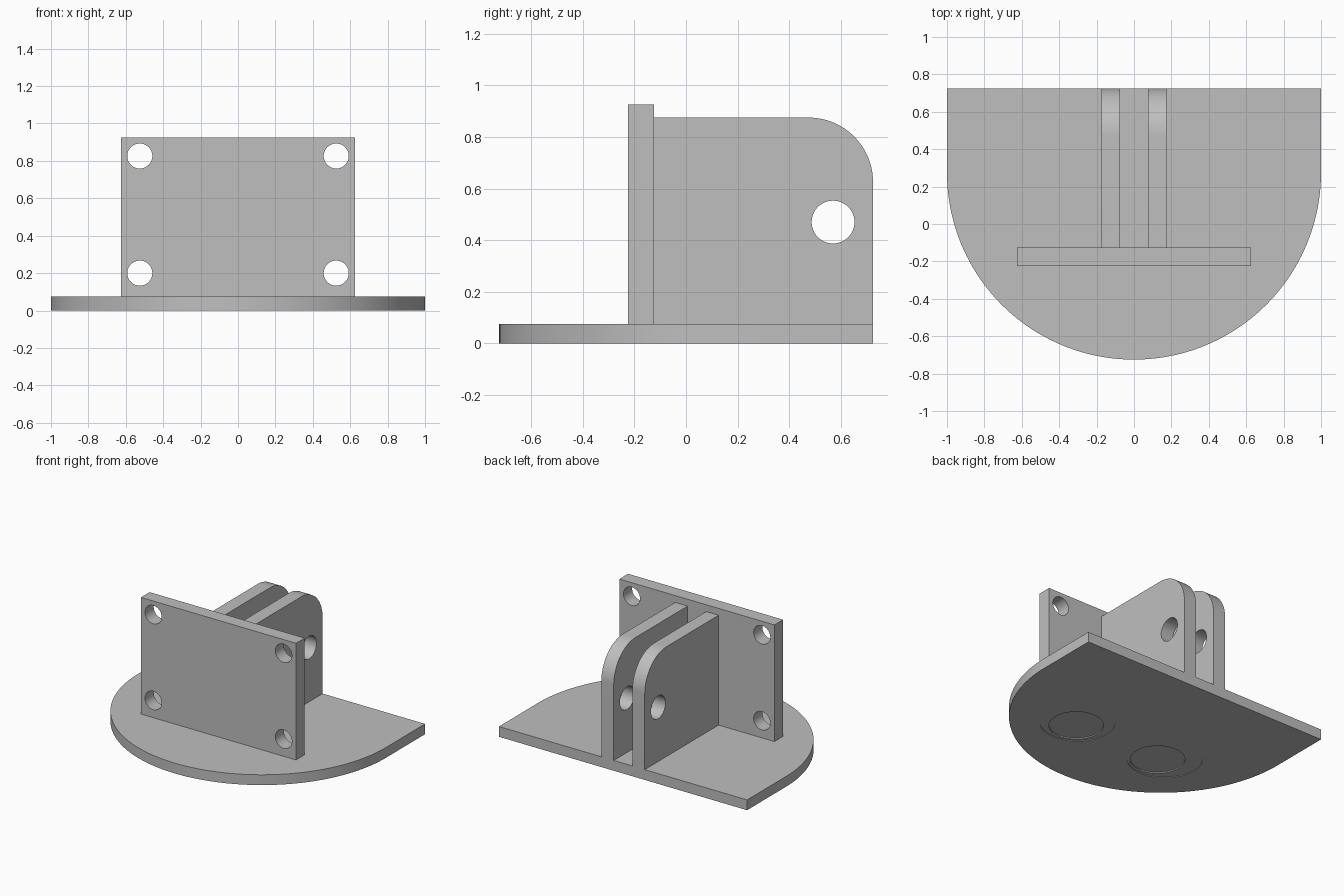
import bpy
import bmesh
from math import sin, cos, pi
from mathutils import Vector

cube = bpy.data.objects.get("Cube")
if cube:
    bpy.data.objects.remove(cube, do_unlink=True)

# Single plain grey
grey = bpy.data.materials.new("plain grey")
grey.use_nodes = True
colour = (0.52, 0.52, 0.52, 1)
grey.diffuse_color = colour
grey.node_tree.nodes["Principled BSDF"].inputs["Base Color"].default_value = colour


def arc(cx, cy, r, start, end, steps):
    """Points along an arc, both ends included."""
    angles = [start + (end - start) * i / steps for i in range(steps + 1)]
    return [(cx + r * cos(a), cy + r * sin(a)) for a in angles]


def circle(cx, cy, r, steps=48):
    return arc(cx, cy, r, 0, 2 * pi, steps)[:-1]


def slab(name, loops, place, depth):
    """Fill an outline with holes, then extrude it by the depth vector."""
    bm = bmesh.new()
    for loop in loops:
        verts = [bm.verts.new(place(u, v)) for u, v in loop]
        for a, b in zip(verts, verts[1:] + verts[:1]):
            bm.edges.new((a, b))
    bmesh.ops.triangle_fill(bm, edges=bm.edges[:], use_beauty=True,
                            normal=Vector(depth).normalized())
    grown = bmesh.ops.extrude_face_region(bm, geom=bm.faces[:], use_keep_orig=True)
    moved = [g for g in grown["geom"] if isinstance(g, bmesh.types.BMVert)]
    bmesh.ops.translate(bm, verts=moved, vec=depth)
    bmesh.ops.recalc_face_normals(bm, faces=bm.faces[:])
    mesh = bpy.data.meshes.new(name)
    bm.to_mesh(mesh)
    bm.free()
    mesh.materials.append(grey)
    obj = bpy.data.objects.new(name, mesh)
    bpy.context.collection.objects.link(obj)
    return obj


def select_only(obj):
    bpy.ops.object.select_all(action="DESELECT")
    obj.select_set(True)
    bpy.context.view_layer.objects.active = obj


def smooth(obj):
    select_only(obj)
    bpy.ops.object.shade_smooth_by_angle(angle=0.5)


def cut(obj, cutter):
    """Subtract a temporary cutter."""
    cutter.hide_render = True
    mod = obj.modifiers.new("recess", "BOOLEAN")
    mod.operation = "DIFFERENCE"
    mod.solver = "EXACT"
    mod.object = cutter
    select_only(obj)
    bpy.ops.object.modifier_apply(modifier=mod.name)
    bpy.data.objects.remove(cutter, do_unlink=True)


# D-shaped base: straight back, round front
base_top = 0.075
outline = [(1, 0.725), (-1, 0.725)] + arc(0, 0.275, 1, pi, 2 * pi, 96)
base = slab("base", [outline], lambda u, v: (u, v, 0), (0, 0, base_top))

# Shallow round recesses under the base
for side in (-1, 1):
    for x, y, r, deep in ((0.375, -0.13, 0.25, 0.004), (0.35, -0.175, 0.18, 0.012)):
        cutter = slab("recess_cutter", [circle(side * x, y, r)],
                      lambda u, v: (u, v, -0.05), (0, 0, 0.05 + deep))
        cut(base, cutter)
smooth(base)

# Upright mounting plate with four bolt holes
w, top = 0.625, 0.925
loops = [[(-w, base_top), (w, base_top), (w, top), (-w, top)]]
loops += [circle(x, z, 0.067) for x in (-0.525, 0.525) for z in (0.2, 0.826)]
smooth(slab("mounting_plate", loops, lambda u, v: (u, -0.225, v), (0, 0.1, 0)))

# Pair of lugs with a rounded corner and a pin hole
lug = [(-0.125, base_top), (0.725, base_top)]
lug += arc(0.475, 0.625, 0.25, 0, pi / 2, 24) + [(-0.125, 0.875)]
pin = circle(0.57, 0.47, 0.083)
for name, x in (("left_lug", 0.075), ("right_lug", -0.175)):
    smooth(slab(name, [lug, pin], lambda u, v: (x, u, v), (0.1, 0, 0)))
